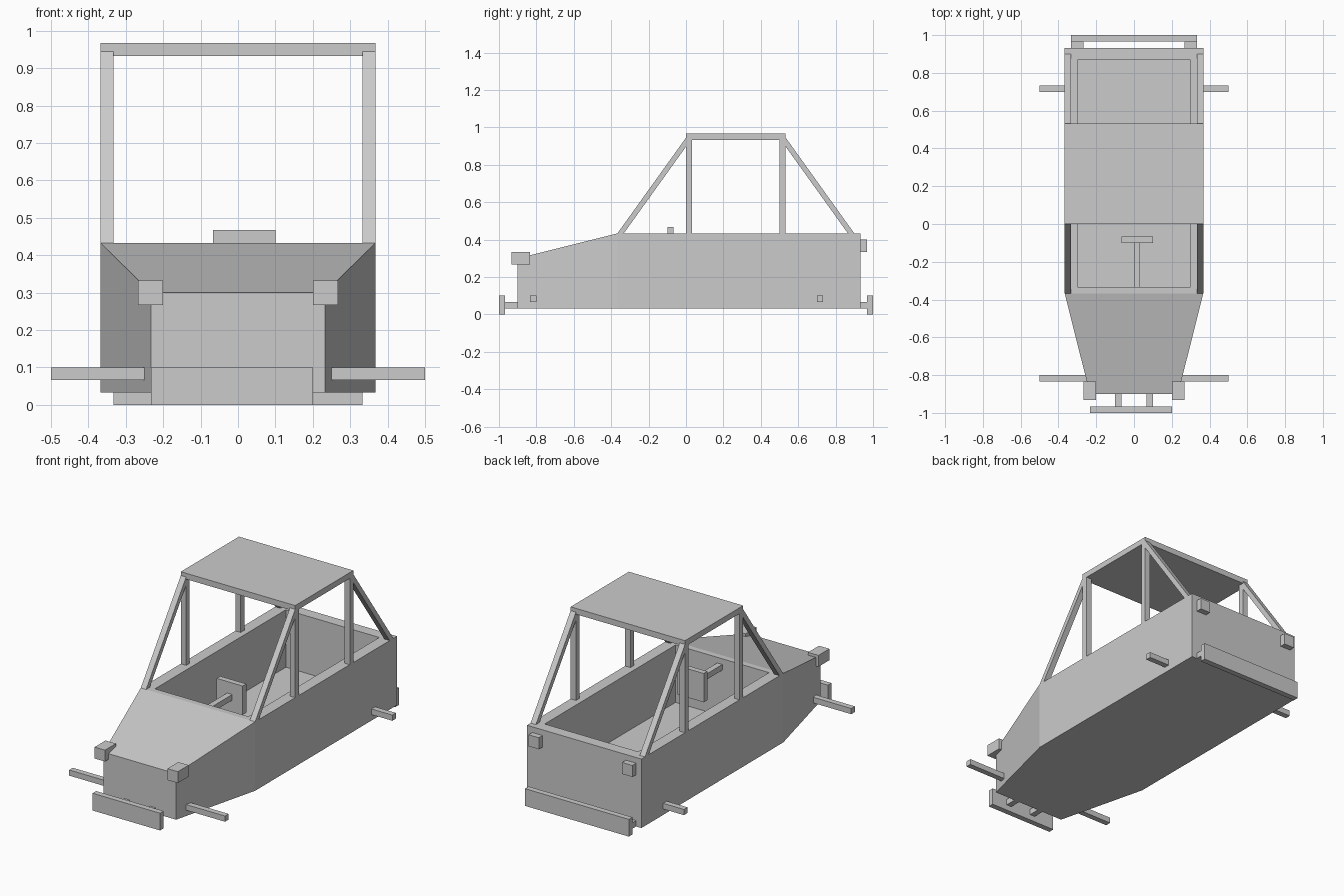
import bpy, bmesh

if "Cube" in bpy.data.objects:
    bpy.data.objects.remove(bpy.data.objects["Cube"])


def hull(name, points):
    """Convex solid around a handful of points, with flat n-gon faces."""
    bm = bmesh.new()
    for p in points:
        bm.verts.new(p)
    bmesh.ops.convex_hull(bm, input=bm.verts[:])
    bmesh.ops.dissolve_limit(bm, angle_limit=0.01, verts=bm.verts[:], edges=bm.edges[:])
    bmesh.ops.recalc_face_normals(bm, faces=bm.faces[:])
    mesh = bpy.data.meshes.new(name)
    bm.to_mesh(mesh)
    bm.free()
    obj = bpy.data.objects.new(name, mesh)
    bpy.context.collection.objects.link(obj)
    return obj


def prism(name, x0, x1, profile):
    """Side profile (y, z) extruded from x0 to x1."""
    return hull(name, [(x, y, z) for x in (x0, x1) for y, z in profile])


def box(name, x, y, z):
    return prism(name, x[0], x[1], [(b, c) for b in y for c in z])


def pair(name, x, profile):
    """The same prism on the right and left side."""
    prism(name + "_right", x[0], x[1], profile)
    prism(name + "_left", -x[1], -x[0], profile)


def rect(y0, y1, z0, z1):
    return [(y0, z0), (y1, z0), (y1, z1), (y0, z1)]


W, BELT = 0.367, 0.433

# Tapered body shell with sloping hood
stations = [(-0.9, 0.233, 0.3), (-0.367, W, BELT), (0.933, W, BELT)]
body = hull("body", [(s * w, y, z) for y, w, top in stations
                     for z in (0.033, top) for s in (-1, 1)])

# Open cabin cut into the body
cutter = box("cabin_cutter", (-0.3, 0.3), (-0.333, 0.867), (0.1, 0.6))
cutter.hide_render = True
cut = body.modifiers.new("cabin", "BOOLEAN")
cut.operation = "DIFFERENCE"
cut.solver = "EXACT"
cut.object = cutter
bpy.context.view_layer.objects.active = body
bpy.ops.object.modifier_apply(modifier=cut.name)
bpy.data.objects.remove(cutter)

# Roof, upright posts and sloping struts
box("roof", (-W, W), (0, 0.533), (0.933, 0.967))
post_x = (0.333, W)
pair("front_post", post_x, rect(0, 0.033, BELT, 0.933))
pair("rear_post", post_x, rect(0.5, 0.533, BELT, 0.933))
pair("front_strut", post_x, [(-0.367, BELT), (-0.333, BELT), (0, 0.897), (0, 0.945)])
pair("rear_strut", post_x, [(0.9, BELT), (0.866, BELT), (0.533, 0.897), (0.533, 0.945)])

# Steering column and wheel
box("steering_column", (0, 0.033), (-0.335, -0.1), (0.367, 0.4))
box("steering_wheel", (-0.067, 0.1), (-0.1, -0.067), (0.3, 0.467))

# Lights
pair("headlight", (0.2, 0.267), rect(-0.933, -0.833, 0.267, 0.333))
pair("taillight", (0.267, 0.333), rect(0.933, 0.967, 0.333, 0.4))

# Axle stubs
pair("front_axle", (0.25, 0.5), rect(-0.833, -0.8, 0.067, 0.1))
pair("rear_axle", (0.36, 0.5), rect(0.7, 0.733, 0.067, 0.1))

# Bumpers and their brackets
box("front_bumper", (-0.233, 0.2), (-1, -0.967), (0, 0.1))
box("rear_bumper", (-0.333, 0.333), (0.967, 1), (0, 0.1))
pair("front_bracket", (0.067, 0.1), rect(-0.967, -0.9, 0.033, 0.067))
pair("rear_bracket", (0.3, 0.333), rect(0.933, 0.967, 0.033, 0.067))
